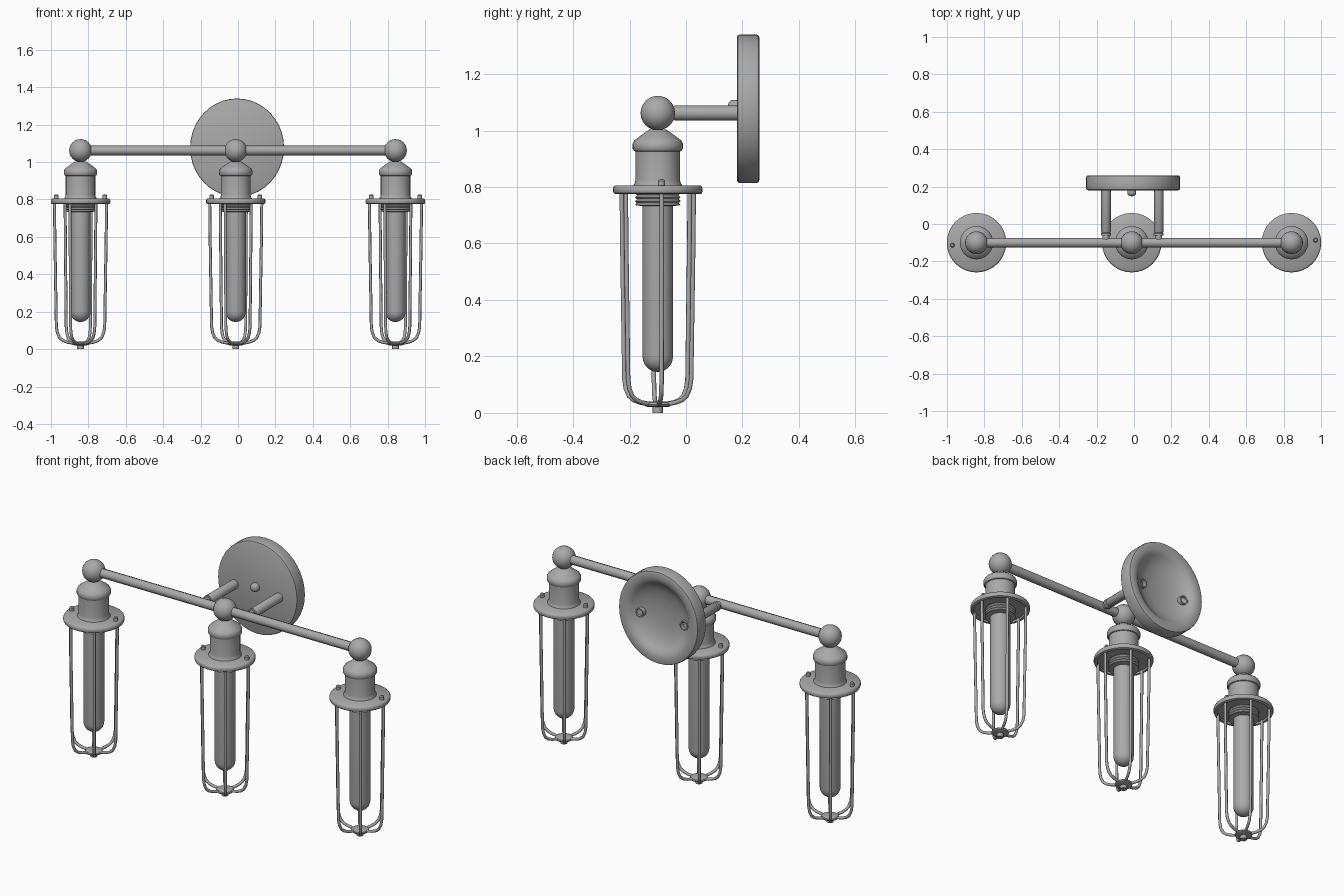
import bpy
from math import sin, cos, pi, radians
from mathutils import Matrix, Vector

if "Cube" in bpy.data.objects:
    bpy.data.objects.remove(bpy.data.objects["Cube"])

GREY = (0.4, 0.4, 0.4, 1)
metal = bpy.data.materials.new("plain grey")
metal.use_nodes = True
metal.diffuse_color = GREY
metal.node_tree.nodes["Principled BSDF"].inputs["Base Color"].default_value = GREY

LAMP_Y, BAR_Z = -0.1, 1.062
LAMPS = {"right": -0.842, "middle": -0.012, "left": 0.842}


def finish(obj, angle=35):
    obj.data.materials.clear()
    obj.data.materials.append(metal)
    bpy.ops.object.select_all(action="DESELECT")
    obj.select_set(True)
    bpy.context.view_layer.objects.active = obj
    bpy.ops.object.shade_smooth_by_angle(angle=radians(angle))
    return obj


def lathe(name, profile, place=Matrix(), sides=32):
    """Spin (radius, height) points around z; ends at zero radius close up."""
    verts, rings, faces = [], [], []
    for r, h in profile:
        n = 1 if r == 0 else sides
        rings.append([len(verts) + i for i in range(n)])
        verts += [place @ Vector((r * cos(2 * pi * i / sides), r * sin(2 * pi * i / sides), h))
                  for i in range(n)]
    for a, b in zip(rings, rings[1:]):
        for i in range(sides):
            j = (i + 1) % sides
            quad = [a[i % len(a)], a[j % len(a)], b[j % len(b)], b[i % len(b)]]
            faces.append(list(dict.fromkeys(quad)))
    mesh = bpy.data.meshes.new(name)
    mesh.from_pydata(verts, [], faces)
    obj = bpy.data.objects.new(name, mesh)
    bpy.context.collection.objects.link(obj)
    return finish(obj)


def wires(name, paths, radius):
    """Sweep round wire along several paths and turn it into a mesh."""
    curve = bpy.data.curves.new(name, "CURVE")
    curve.dimensions = "3D"
    curve.bevel_depth = radius
    curve.bevel_resolution = 2
    curve.use_fill_caps = True
    for path in paths:
        spline = curve.splines.new("POLY")
        spline.points.add(len(path) - 1)
        for point, co in zip(spline.points, path):
            point.co = (*co, 1)
    temp = bpy.data.objects.new(name + "_curve", curve)
    bpy.context.collection.objects.link(temp)
    mesh = bpy.data.meshes.new_from_object(temp.evaluated_get(bpy.context.evaluated_depsgraph_get()))
    bpy.data.objects.remove(temp)
    obj = bpy.data.objects.new(name, mesh)
    bpy.context.collection.objects.link(obj)
    return finish(obj, 50)


def dome(r, height, base, steps=6):
    """Quarter-ellipse profile from the axis up or down to the base."""
    return [(r * sin(pi / 2 * i / steps), base + height * cos(pi / 2 * i / steps))
            for i in range(steps + 1)]


def lamp_parts():
    """One lamp around the z axis."""
    parts = []
    ball = [(0.061 * sin(pi * i / 12) if 0 < i < 12 else 0, BAR_Z + 0.061 * cos(pi * i / 12))
            for i in range(13)]
    parts.append(lathe("ball_joint", ball))
    # Stepped socket cap
    parts.append(lathe("socket", [
        (0, 1.005), (0.03, 1.003), (0.045, 0.993), (0.066, 0.978), (0.083, 0.965), (0.089, 0.953),
        (0.089, 0.936), (0.084, 0.928), (0.079, 0.926), (0.079, 0.825), (0.081, 0.815),
        (0.088, 0.803), (0.088, 0.79), (0, 0.79)]))
    # Flange with rounded rim
    parts.append(lathe("flange", [
        (0, 0.806), (0.15, 0.806), (0.156, 0.802), (0.159, 0.795), (0.159, 0.785),
        (0.156, 0.778), (0.15, 0.775), (0.14, 0.775), (0.138, 0.785), (0, 0.785)]))
    # Threaded bulb base
    thread = [(0.074 + 0.007 * (i % 2), 0.785 - 0.007 * i) for i in range(8)]
    parts.append(lathe("bulb_thread", thread + [(0.06, 0.733), (0, 0.733)]))
    # Long tube bulb
    parts.append(lathe("bulb", dome(0.054, -0.055, 0.2) + [(0.054, 0.76), (0, 0.76)]))
    # Wire cage
    outline = [(0.14, 0.79), (0.138, 0.6), (0.133, 0.3), (0.13, 0.12), (0.124, 0.085),
               (0.112, 0.06), (0.095, 0.046), (0.07, 0.037), (0.03, 0.03)]
    angles = [radians(6 + 60 * k) for k in range(6)]
    parts.append(wires("cage_wires", [[(r * cos(a), r * sin(a), z) for r, z in outline]
                                      for a in angles], 0.008))
    # Hub that gathers the wires, with a finial
    parts.append(lathe("cage_hub", [
        (0, 0.038), (0.036, 0.04), (0.045, 0.036), (0.047, 0.03), (0.044, 0.024), (0.034, 0.02),
        (0.018, 0.02), (0.018, 0), (0, 0)], sides=20))
    # Flange screws
    for a in (angles[0], angles[3]):
        spot = Matrix.Translation((0.13 * cos(a), 0.13 * sin(a), 0))
        parts.append(lathe("flange_screw", [(0, 0.828), (0.008, 0.827), (0.012, 0.822), (0.012, 0.8)],
                           spot, 12))
    return parts


# Three lamps share the same meshes
parts = lamp_parts()
for index, (side, x) in enumerate(LAMPS.items()):
    for part in parts:
        obj = part if index == 0 else part.copy()
        if index:
            bpy.context.collection.objects.link(obj)
        obj.location = (x, LAMP_Y, 0)
for part in parts:
    part.name = "right_" + part.name

# Crossbar through the balls
wires("crossbar", [[(LAMPS["right"], LAMP_Y, BAR_Z), (LAMPS["left"], LAMP_Y, BAR_Z)]], 0.026)

# Hollow wall plate, its axis along y
back = Matrix.Rotation(-pi / 2, 4, "X")
squash = Matrix.Diagonal((0.955, 1, 1, 1))
lathe("wall_plate", [
    (0, 0.18), (0.252, 0.18), (0.261, 0.184), (0.263, 0.192), (0.263, 0.25), (0.26, 0.257),
    (0.25, 0.26), (0.225, 0.259), (0.205, 0.254), (0.19, 0.242), (0.17, 0.227), (0.13, 0.21),
    (0.07, 0.2), (0, 0.197)], Matrix.Translation((-0.005, 0, 1.077)) @ squash @ back, 40)

# Arms from the plate to the crossbar, with collars
for side, x in (("right", -0.15), ("left", 0.132)):
    place = Matrix.Translation((x, 0, BAR_Z)) @ back
    lathe(side + "_arm", [
        (0, -0.1), (0.019, -0.1), (0.019, -0.062), (0.027, -0.062), (0.027, -0.05), (0.022, -0.046),
        (0.026, -0.04), (0.026, 0.235), (0.02, 0.235), (0.02, 0.205), (0, 0.205)], place, 20)

# Small knob in the plate centre
lathe("plate_knob", dome(0.024, -0.018, 0.166) + [(0.024, 0.19)],
      Matrix.Translation((-0.012, 0, 1.085)) @ back, 20)
